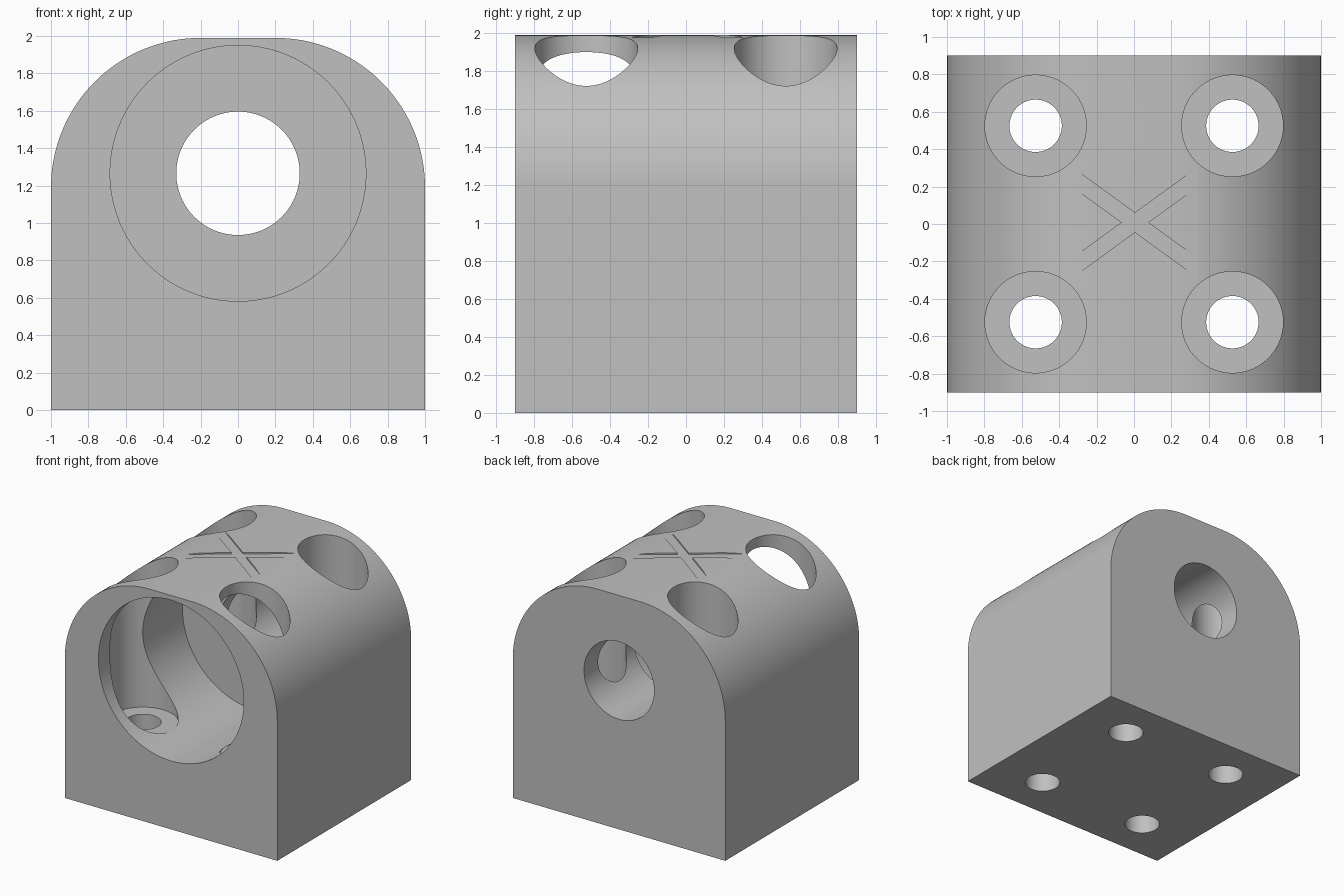
import bpy, bmesh, math
from mathutils import Matrix

old = bpy.data.objects.get("Cube")
if old:
    bpy.data.objects.remove(old, do_unlink=True)

grey = bpy.data.materials.new("light_grey")
grey.use_nodes = True
grey.diffuse_color = (0.53, 0.53, 0.53, 1)
grey.node_tree.nodes["Principled BSDF"].inputs["Base Color"].default_value = grey.diffuse_color

HEIGHT, HALF_DEPTH, CORNER = 1.99, 0.9, 0.8
BORE_Z = 1.266


def finish(name, bm):
    bmesh.ops.recalc_face_normals(bm, faces=bm.faces)
    mesh = bpy.data.meshes.new(name)
    bm.to_mesh(mesh)
    bm.free()
    mesh.materials.append(grey)
    ob = bpy.data.objects.new(name, mesh)
    bpy.context.collection.objects.link(ob)
    return ob


def cylinder(name, radius, length, matrix):
    bm = bmesh.new()
    bmesh.ops.create_cone(bm, cap_ends=True, segments=96, radius1=radius,
                          radius2=radius, depth=length, matrix=matrix)
    return finish(name, bm)


def bore_y(name, radius, y0, y1):
    place = Matrix.Translation((0, (y0 + y1) / 2, BORE_Z))
    return cylinder(name, radius, y1 - y0, place @ Matrix.Rotation(math.pi / 2, 4, "X"))


def hole_z(name, radius, x, y, z0, z1):
    return cylinder(name, radius, z1 - z0, Matrix.Translation((x, y, (z0 + z1) / 2)))


# Block with two rounded upper edges
outline = [(-1, 0), (1, 0)]
STEPS = 36
for side in (1, -1):
    for i in range(STEPS + 1):
        a = math.pi / 2 * i / STEPS
        a = a if side > 0 else math.pi / 2 - a
        outline.append((side * (1 - CORNER + CORNER * math.cos(a)),
                        HEIGHT - CORNER + CORNER * math.sin(a)))
bm = bmesh.new()
face = bm.faces.new([bm.verts.new((x, -HALF_DEPTH, z)) for x, z in outline])
ext = bmesh.ops.extrude_face_region(bm, geom=[face])
bmesh.ops.translate(bm, vec=(0, 2 * HALF_DEPTH, 0),
                    verts=[g for g in ext["geom"] if isinstance(g, bmesh.types.BMVert)])
block = finish("bearing_block", bm)

# Stepped bore along the depth
cutters = [bore_y("large_bore_cutter", 0.684, -1.1, 0.23),
           bore_y("small_bore_cutter", 0.33, 0.0, 1.1)]

# Four counterbored bolt holes
for x in (-0.526, 0.526):
    for y in (-0.525, 0.525):
        cutters.append(hole_z("counterbore_cutter", 0.271, x, y, 0.63, 2.3))
        cutters.append(hole_z("bolt_hole_cutter", 0.14, x, y, -0.2, 0.9))

# Shallow crossed grooves with a flat floor
for sign in (1, -1):
    bm = bmesh.new()
    bmesh.ops.create_cube(bm, size=1, matrix=Matrix.Translation((0.005, 0.008, 2.028))
                          @ Matrix.Rotation(sign * math.radians(36), 4, "Z")
                          @ Matrix.Diagonal((1.0, 0.083, 0.1, 1)))
    cutters.append(finish("groove_cutter", bm))

# Cut everything, then discard the cutters
bpy.ops.object.select_all(action="DESELECT")
bpy.context.view_layer.objects.active = block
block.select_set(True)
for cutter in cutters:
    cutter.hide_render = True
    mod = block.modifiers.new("cut", "BOOLEAN")
    mod.operation = "DIFFERENCE"
    mod.solver = "EXACT"
    mod.object = cutter
    bpy.ops.object.modifier_apply(modifier=mod.name)
    bpy.data.objects.remove(cutter, do_unlink=True)

bpy.ops.object.shade_smooth_by_angle(angle=math.radians(25))
